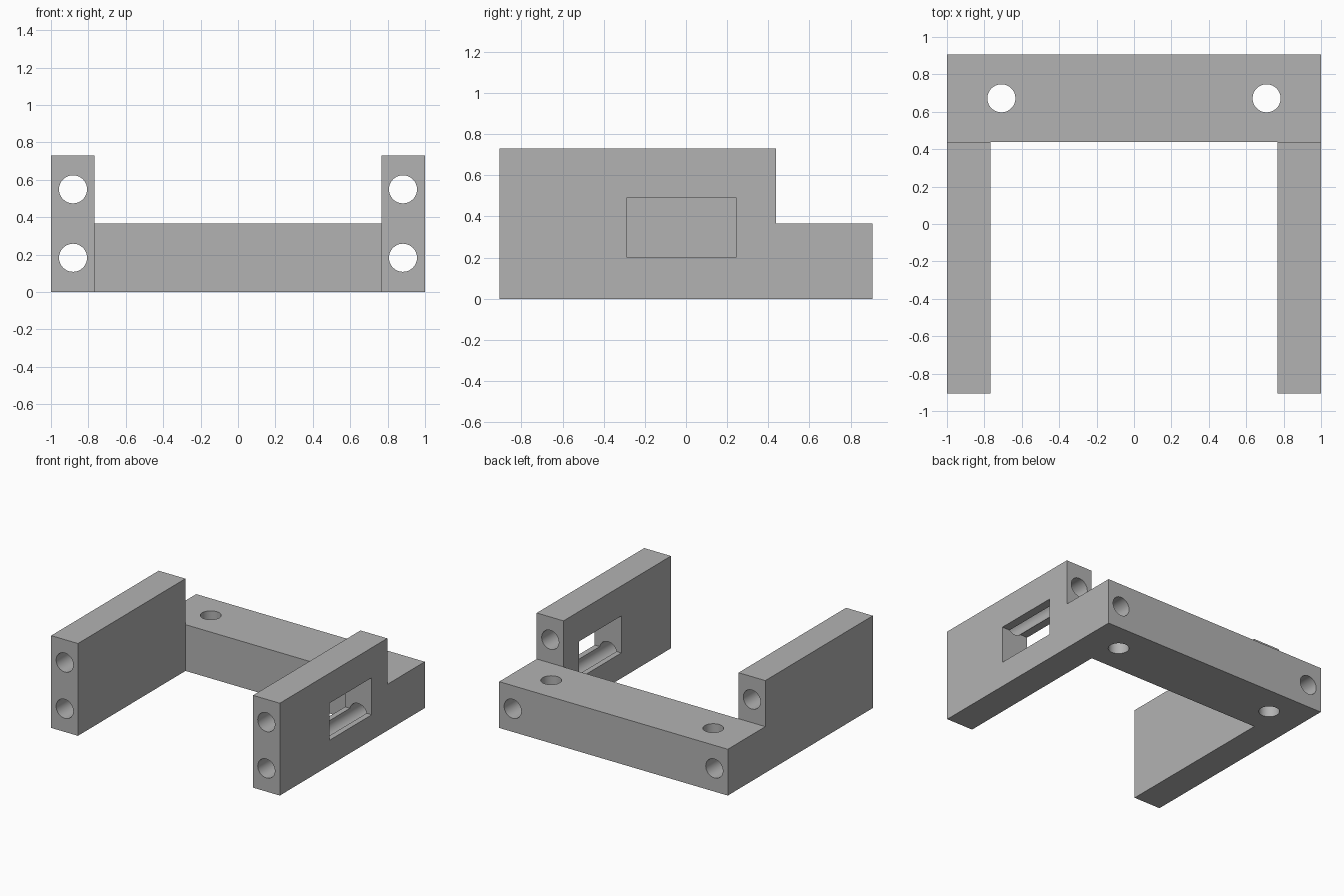
import bpy
import math

cube = bpy.data.objects.get("Cube")
if cube:
    bpy.data.objects.remove(cube, do_unlink=True)

# Main sizes
HALF_X, HALF_Y = 1.0, 0.906
ARM_TOP, BAR_TOP = 0.73, 0.366
ARM_INNER, STEP_Y = 0.766, 0.437
HOLE_R = 0.075

grey = bpy.data.materials.new("plain grey")
grey.use_nodes = True
colour = (0.45, 0.45, 0.45, 1)
grey.diffuse_color = colour
grey.node_tree.nodes["Principled BSDF"].inputs["Base Color"].default_value = colour


def prism(name, profile, x0, x1):
    """Extrude a (y, z) profile along x."""
    n = len(profile)
    verts = [(x, y, z) for x in (x0, x1) for y, z in profile]
    faces = [tuple(reversed(range(n))), tuple(range(n, 2 * n))]
    faces += [(i, (i + 1) % n, n + (i + 1) % n, n + i) for i in range(n)]
    mesh = bpy.data.meshes.new(name)
    mesh.from_pydata(verts, [], faces)
    obj = bpy.data.objects.new(name, mesh)
    bpy.context.collection.objects.link(obj)
    mesh.materials.append(grey)
    return obj


def box(name, x0, x1, y0, y1, z0, z1):
    return prism(name, [(y0, z0), (y1, z0), (y1, z1), (y0, z1)], x0, x1)


def drill(name, location, rotation=(0, 0, 0)):
    bpy.ops.mesh.primitive_cylinder_add(vertices=64, radius=HOLE_R, depth=3,
                                        location=location, rotation=rotation)
    obj = bpy.context.object
    obj.name = name
    obj.data.materials.append(grey)
    return obj


def cut(target, cutter):
    """Subtract the cutter from the target and discard it."""
    cutter.hide_render = True
    mod = target.modifiers.new(cutter.name, "BOOLEAN")
    mod.operation = "DIFFERENCE"
    mod.solver = "EXACT"
    mod.object = cutter
    bpy.context.view_layer.objects.active = target
    bpy.ops.object.modifier_apply(modifier=mod.name)
    bpy.data.objects.remove(cutter, do_unlink=True)


# Stepped side profile across the full width
bracket = prism("u_bracket", [(-HALF_Y, 0), (HALF_Y, 0), (HALF_Y, BAR_TOP),
                              (STEP_Y, BAR_TOP), (STEP_Y, ARM_TOP),
                              (-HALF_Y, ARM_TOP)], -HALF_X, HALF_X)

# Open space between the two arms
cut(bracket, box("arm_gap", -ARM_INNER, ARM_INNER, -1.5, STEP_Y + 0.001, -0.5, 1.5))

# Rectangular window through the left arm only
cut(bracket, box("arm_window", 0.5, 1.5, -0.287, 0.243, 0.2, 0.493))

# Lengthwise bores in both arms, and upright bores in the rear bar
for side in (-1, 1):
    for z in (0.183, 0.549):
        cut(bracket, drill("arm_bore", (side * 0.882, 0, z), (math.pi / 2, 0, 0)))
    cut(bracket, drill("bar_bore", (side * 0.709, 0.672, 0)))

# Smooth bores, sharp block edges
bpy.ops.object.select_all(action="DESELECT")
bracket.select_set(True)
bpy.context.view_layer.objects.active = bracket
bpy.ops.object.shade_smooth_by_angle(angle=math.radians(30))
